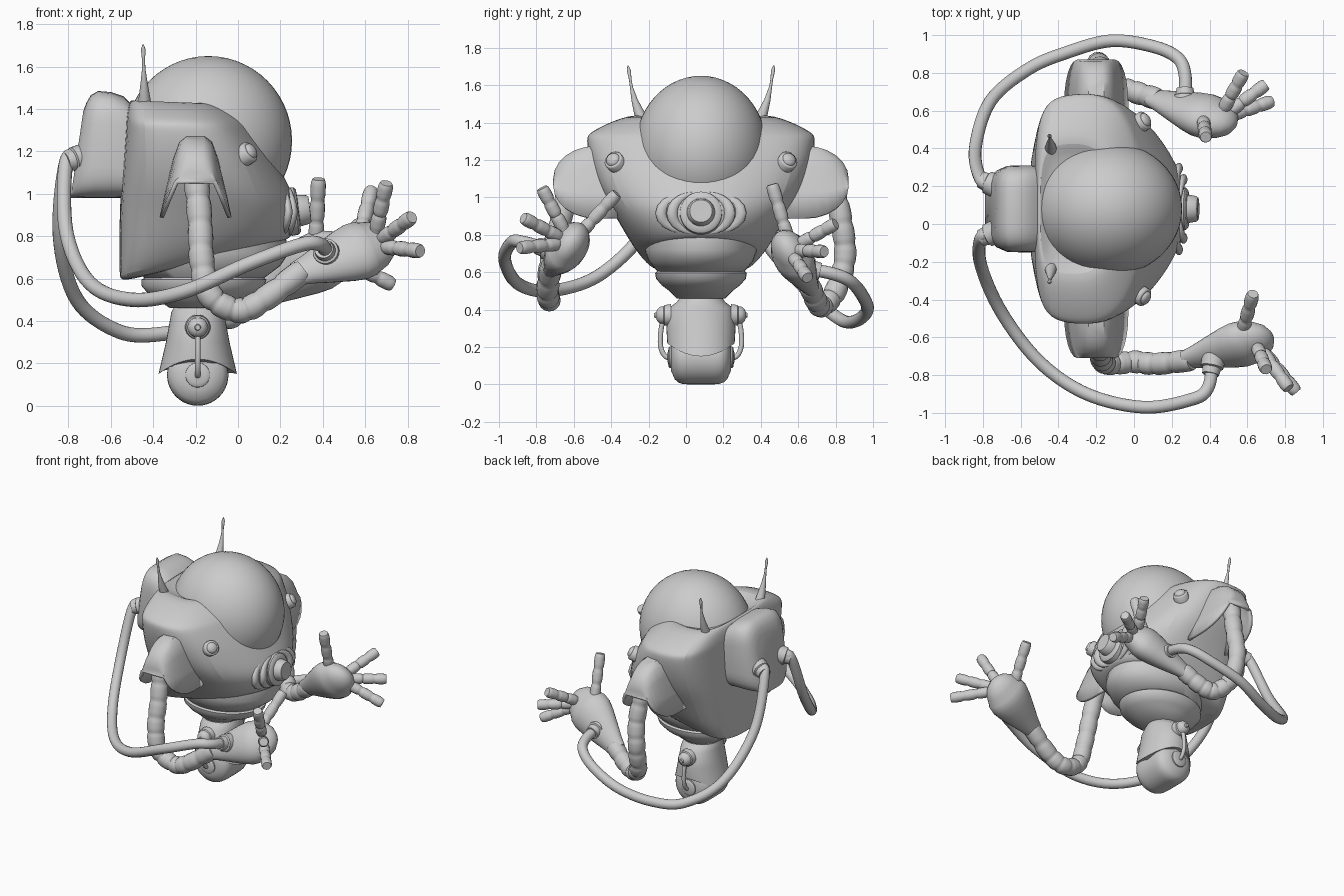
import bpy, bmesh, math
from mathutils import Vector

cube = bpy.data.objects.get("Cube")
if cube:
    bpy.data.objects.remove(cube)

MID = 0.08  # the body's symmetry plane, in y
SHADE = (0.6, 0.6, 0.6, 1)
grey = bpy.data.materials.new("plain grey")
grey.use_nodes = True
grey.diffuse_color = SHADE
grey.node_tree.nodes["Principled BSDF"].inputs["Base Color"].default_value = SHADE


def finish(name, bm, angle=45, subsurf=0, solid=0):
    bmesh.ops.recalc_face_normals(bm, faces=bm.faces)
    mesh = bpy.data.meshes.new(name)
    bm.to_mesh(mesh)
    bm.free()
    ob = bpy.data.objects.new(name, mesh)
    bpy.context.collection.objects.link(ob)
    mesh.materials.append(grey)
    if solid:
        m = ob.modifiers.new("thickness", 'SOLIDIFY')
        m.thickness, m.offset = solid, -1
    if subsurf:
        m = ob.modifiers.new("smooth", 'SUBSURF')
        m.levels = m.render_levels = subsurf
    bpy.ops.object.select_all(action='DESELECT')
    ob.select_set(True)
    bpy.context.view_layer.objects.active = ob
    bpy.ops.object.shade_smooth_by_angle(angle=math.radians(angle))


def loft(name, rings, closed=True, caps=(True, True), **kw):
    """Skin a list of equally long point rings."""
    bm = bmesh.new()
    rows = [[bm.verts.new(p) for p in r] for r in rings]
    n = len(rows[0])
    for a, b in zip(rows, rows[1:]):
        for i in range(n if closed else n - 1):
            j = (i + 1) % n
            bm.faces.new((a[i], a[j], b[j], b[i]))
    for row, cap in zip((rows[0], rows[-1]), caps):
        if cap:
            bm.faces.new(row)
    finish(name, bm, **kw)


def spline(points, steps):
    """Catmull-Rom samples through the points."""
    p = [Vector(q) for q in points]
    p = [2 * p[0] - p[1]] + p + [2 * p[-1] - p[-2]]
    out = []
    for a, b, c, d in zip(p, p[1:], p[2:], p[3:]):
        for k in range(steps):
            t = k / steps
            out.append(0.5 * (2 * b + (c - a) * t + (2 * a - 5 * b + 4 * c - d) * t * t
                              + (3 * b - a - 3 * c + d) * t ** 3))
    return out + [p[-2]]


def tube(name, path, radii, sides=20, thin=(0, 0, 0), **kw):
    """Round tube; thin is an axis whose length is the amount of flattening."""
    path = [Vector(p) for p in path]
    thin = Vector(thin)
    amount, thin = thin.length, thin.normalized()
    if not isinstance(radii, (list, tuple)):
        radii = [radii] * len(path)
    side, rings = None, []
    for i, p in enumerate(path):
        t = (path[min(i + 1, len(path) - 1)] - path[max(i - 1, 0)]).normalized()
        if side is None:
            side = t.orthogonal()
        side = (side - t * side.dot(t)).normalized()
        up = t.cross(side)
        ring = [radii[i] * (side * math.cos(a) + up * math.sin(a))
                for a in (math.tau * k / sides for k in range(sides))]
        rings.append([p + o - thin * o.dot(thin) * amount for o in ring])
    loft(name, rings, **kw)


def turned(name, base, axis, profile, **kw):
    """Turned part: profile pairs are (distance along axis, radius)."""
    base, axis = Vector(base), Vector(axis).normalized()
    tube(name, [base + axis * d for d, r in profile], [r for d, r in profile], **kw)


def beaded(name, points, radius, beads, dip=0.14):
    """Tube made of short rounded segments."""
    path = spline(points, beads * 8 // (len(points) - 1) + 1)
    n = len(path) - 1
    radii = [radius * (1 - dip * (abs(2 * ((i / n * beads) % 1) - 1) ** 4)) for i in range(n + 1)]
    tube(name, path, radii, sides=16, angle=50)


def oval(cx, z, rx, ry, n=40):
    angles = [math.tau * k / n for k in range(n)]
    return [(cx + rx * math.cos(a), MID + ry * math.sin(a), z) for a in angles]


def rounded(v):
    return math.copysign(math.sqrt(abs(v)), v)


# Torso shell: plan shape swept through levels (back z, front z, back x, front x, half width)
plan = [(0, .35), (.03, .74), (.13, .96), (.35, 1), (.6, 1), (.8, .86), (.93, .53), (1, .2)]
levels = [(.58, .77, -.55, .2, .24), (.6, .79, -.56, .25, .3), (.72, .85, -.56, .28, .385),
          (.92, .94, -.56, .29, .475), (1.05, 1.04, -.55, .24, .55), (1.2, 1.2, -.54, .155, .6),
          (1.32, 1.31, -.53, .075, .615), (1.35, 1.34, -.53, .055, .6),
          (1.42, 1.41, -.52, -.03, .46), (1.455, 1.44, -.5, -.1, .33), (1.4, 1.36, -.46, -.1, .29)]
rings = []
for zb, zf, xb, xf, hw in levels:
    half = [(xb + (xf - xb) * u, hw * v, zb + (zf - zb) * u) for u, v in plan]
    rings.append([(x, MID + y, z) for x, y, z in half]
                 + [(x, MID - y, z) for x, y, z in reversed(half)])
loft("torso_shell", rings, subsurf=2, angle=40)

# Glass dome
bm = bmesh.new()
bmesh.ops.create_uvsphere(bm, u_segments=48, v_segments=28, radius=1)
bmesh.ops.scale(bm, vec=(.395, .355, .4), verts=bm.verts)
bmesh.ops.translate(bm, vec=(-.14, MID, 1.25), verts=bm.verts)
finish("dome", bm, angle=60)

# Belly bowl and waist ring
loft("belly", [oval(*e) for e in ((-.15, .82, .37, .3), (-.14, .72, .38, .3),
                                  (-.15, .66, .35, .28), (-.16, .6, .28, .23))], angle=50)
loft("waist_ring", [oval(*e) for e in ((-.16, .61, .27, .23), (-.16, .595, .295, .245),
     (-.165, .565, .29, .24), (-.17, .53, .255, .21), (-.18, .5, .2, .17), (-.19, .46, .13, .13))],
     angle=50)

# Lower leg housing with arched hem, over a barrel wheel
rings = []
for z, rx, ry, lift in ((.46, .115, .115, 0), (.44, .125, .13, 0), (.41, .13, .17, 0),
                        (.3, .15, .185, 0), (.15, .185, .18, .07)):
    rings.append([(x, y, z + lift * (1 - ((x + .19) / rx) ** 2)) for x, y, z in oval(-.19, z, rx, ry)])
loft("leg_housing", rings)
barrel = [(.16 * k / 8, .145 * math.sqrt(1 - .75 * (k / 8) ** 6)) for k in range(-8, 9)]
turned("wheel", (-.19, MID, .145), (0, 1, 0), barrel, sides=40, angle=50)

# Backpack, leaning forward and rounded towards the rear
rings = []
for x, top, hw, lean in ((-.48, 1.4, .22, 0), (-.54, 1.46, .23, 0), (-.6, 1.48, .23, 0),
                         (-.68, 1.485, .228, .02), (-.74, 1.465, .205, .045),
                         (-.775, 1.43, .175, .06), (-.79, 1.39, .14, .06)):
    ring = []
    for k in range(40):
        a = math.tau * k / 40
        up = (rounded(math.sin(a)) + 1) / 2
        ring.append((x + lean * up, MID + hw * rounded(math.cos(a)), .98 + (top - .98) * up))
    rings.append(ring)
loft("backpack", rings, angle=40)

# Round mouthpiece
turned("mouthpiece", (.24, MID, .915), (1, 0, .12),
       [(0, .115), (.035, .112), (.045, .1), (.047, .075), (.09, .068), (.1, .06), (.101, .045), (.095, .03)],
       sides=32)

# Paired fittings
button = [(-.05, .052), (.008, .052), (.014, .046), (.015, .038), (.024, .035), (.032, .022), (.035, .004)]
arch = [(-1, 0), (-.82, .36), (-.62, .72), (-.45, .93), (-.25, 1)]
arch += [(-u, v) for u, v in reversed(arch)]
for s, tag in ((-1, "front"), (1, "rear")):
    turned(tag + "_chest_button", (.05, MID + s * .465, 1.195), (.75, s * .45, .5), button)
    tube(tag + "_antenna", [(-.44 - h / 40, MID + s * (.31 + y), 1.4 + h) for y, h in
         ((0, 0), (.02, .05), (.045, .12), (.062, .19), (.068, .23), (.076, .28), (.08, .305))],
         [.034, .028, .017, .008, .007, .011, .003], angle=60)

    # Shoulder hood: arch sections shrinking outwards, closed at the outer end
    rings = []
    for deg in range(-30, 91, 15):
        a = math.radians(deg)
        c = math.cos(max(a, 0))
        low, top = 1.06 - .17 * c, 1.1 + .175 * c
        rings.append([(-.2 + u * (.1 + .07 * c), MID + s * (.56 + .23 * math.sin(a)),
                       low + (top - low) * v) for u, v in arch])
    loft(tag + "_shoulder_hood", rings, closed=False, caps=(False, True), solid=.02, angle=35)

    # Side bolt, strut and wheel hub
    turned(tag + "_leg_bolt", (-.19, MID + s * .16, .37), (0, s, 0),
           [(0, .06), (.035, .055), (.04, .048), (.06, .045), (.075, .03), (.08, .015), (.09, .012)])
    tube(tag + "_leg_strut", spline([(-.19, MID + s * y, z) for y, z in
         ((.2, .36), (.215, .28), (.215, .2), (.19, .15), (.15, .14))], 5), .014, sides=12)
    turned(tag + "_wheel_hub", (-.19, MID + s * .14, .145), (0, s, 0),
           [(0, .06), (.028, .058), (.034, .05), (.035, .038), (.04, .02)])

    # Curved cheek vents beside the mouthpiece
    angles = [math.radians(d) for d in range(-75, 76, 15)]
    for r, x, kind in ((.155, .262, "inner"), (.215, .238, "outer")):
        path = [(x - .02 * abs(math.sin(a)), MID + s * r * math.cos(a), .915 + .11 * math.sin(a))
                for a in angles]
        tube(f"{tag}_{kind}_cheek_vent", path, [.03 * math.cos(a) for a in angles],
             sides=12, thin=(.3, 0, 0), angle=60)


def limb(tag, s, arm, wrist, palm, thin, tips, hose):
    """Arm from the shoulder hood, flattened hand, fingers and the hose to the backpack."""
    shoulder = [(-.2, MID + s * .7, 1.1), (-.18, MID + s * .75, .88)]
    beaded(tag + "_arm", shoulder + arm, .06, 11)
    w, e = Vector(wrist), Vector(palm)
    length = (e - w).length
    bell = [(0, .06), (.12, .075), (.3, .105), (.5, .137), (.62, .15), (.72, .147), (.74, .14),
            (.85, .12), (.94, .085), (.99, .04), (1, .01)]
    turned(tag + "_hand", w, e - w, [(f * length, r) for f, r in bell], sides=28, thin=thin, angle=50)
    for i, tip in enumerate(tips):
        root, tip = w.lerp(e, .8 if i else .62), Vector(tip)
        beaded(f"{tag}_finger_{i}" if i else tag + "_thumb", [root, root.lerp(tip, .5), tip], .036, 4, dip=.2)
    socket = Vector((-.74, MID + s * .125, 1.17))
    path = [socket, socket + Vector((-.07, s * .03, -.02))] + [Vector(p) for p in hose]
    tube(tag + "_hose", spline(path, 8), .034, sides=16, angle=60)
    for name, base, towards in (("pack", path[0], path[1]), ("hand", path[-1], path[-2])):
        turned(f"{tag}_{name}_socket", base, towards - base, [(-.03, .065), (.04, .061), (.045, .05), (.08, .045)])


limb("front", -1, [(-.17, -.72, .68), (-.13, -.74, .52), (0, -.73, .45), (.12, -.74, .5), (.31, -.72, .64)],
     (.27, -.72, .62), (.73, -.59, .79), (0, .25, -.17),
     [(.63, -.37, 1.02), (.7, -.77, 1.05), (.82, -.87, .89), (.86, -.89, .73)],
     [(-.81, -.22, .82), (-.7, -.47, .58), (-.5, -.73, .5), (-.25, -.9, .54), (.05, -.97, .67),
      (.3, -.93, .76), (.39, -.87, .76), (.42, -.72, .72)])
limb("rear", 1, [(-.19, .85, .68), (-.17, .8, .5), (-.09, .73, .42), (0, .7, .44), (.13, .66, .53)],
     (.09, .67, .51), (.53, .52, .77), (0, .26, .15),
     [(.38, .46, 1.07), (.58, .8, .86), (.7, .74, .71), (.73, .65, .57)],
     [(-.84, .4, .8), (-.76, .65, .5), (-.56, .82, .35), (-.35, .91, .34), (-.12, .97, .4),
      (.1, .94, .48), (.23, .88, .55), (.27, .79, .59), (.27, .64, .62)])
